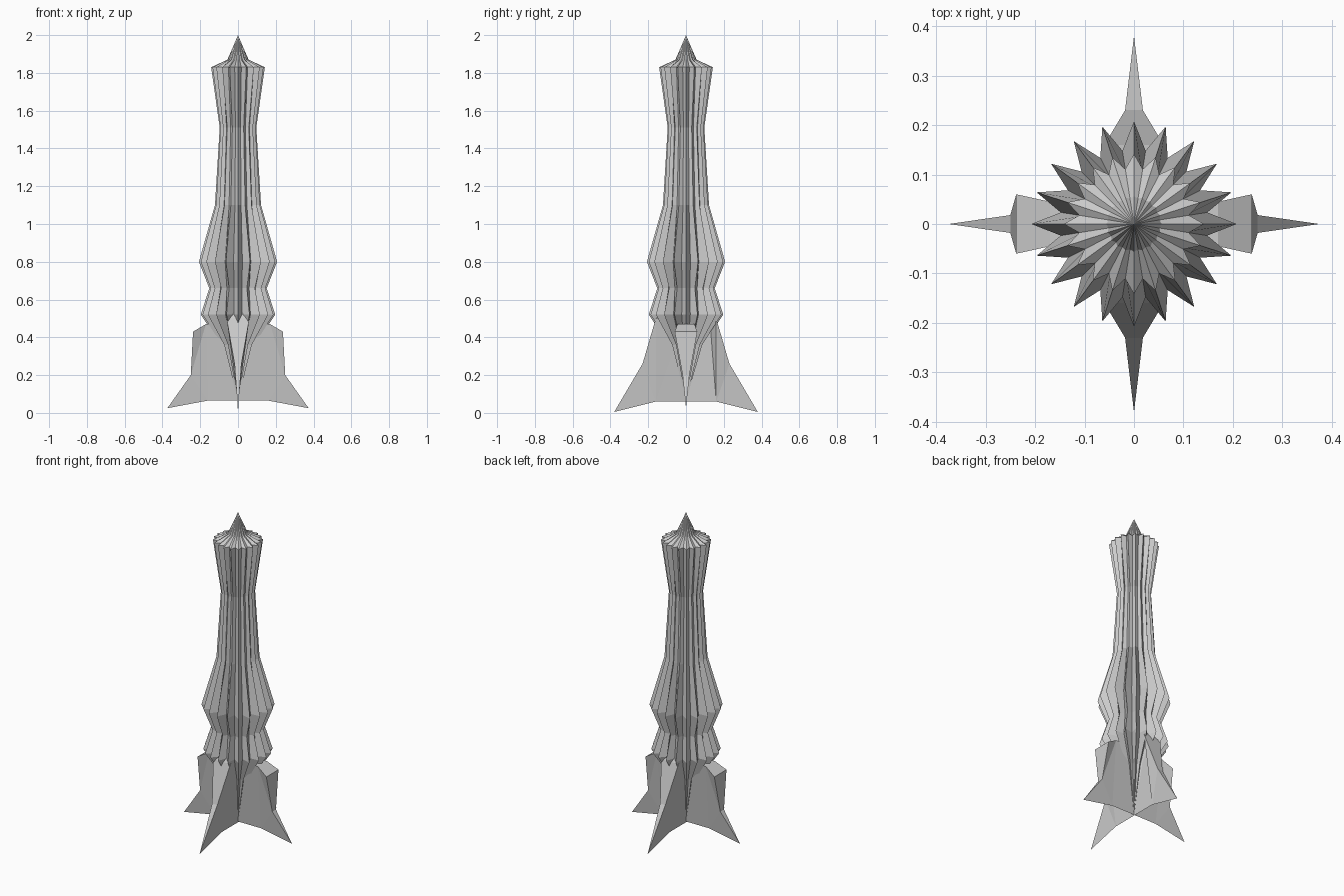
import bpy, bmesh, math
from mathutils import Matrix

if "Cube" in bpy.data.objects:
    bpy.data.objects.remove(bpy.data.objects["Cube"])

FLUTES = 20


def finish(bm, name):
    bmesh.ops.recalc_face_normals(bm, faces=bm.faces[:])
    me = bpy.data.meshes.new(name)
    bm.to_mesh(me)
    bm.free()
    ob = bpy.data.objects.new(name, me)
    bpy.context.collection.objects.link(ob)
    return ob


def fluted(name, profile, z_top, z_bottom):
    """Loft star-shaped rings (z, ridge radius, groove radius) between two points."""
    bm = bmesh.new()
    n = FLUTES * 2
    rings = []
    for z, ridge, groove in profile:
        ring = []
        for i in range(n):
            r = groove if i % 2 else ridge
            a = 2 * math.pi * i / n
            ring.append(bm.verts.new((r * math.cos(a), r * math.sin(a), z)))
        rings.append(ring)
    top = bm.verts.new((0, 0, z_top))
    bottom = bm.verts.new((0, 0, z_bottom))
    for i in range(n):
        j = (i + 1) % n
        for a, b in zip(rings, rings[1:]):
            bm.faces.new((a[i], a[j], b[j], b[i]))
        bm.faces.new((top, rings[0][j], rings[0][i]))
        bm.faces.new((bottom, rings[-1][i], rings[-1][j]))
    return finish(bm, name)


def fin(name, outline, angle):
    """Wedge fin from a side outline of (radius, z, half thickness)."""
    bm = bmesh.new()
    left, right = [], []
    for r, z, w in outline:
        v = bm.verts.new((r, w, z))
        left.append(v)
        right.append(v if w == 0 else bm.verts.new((r, -w, z)))
    n = len(outline)
    for side in (left, right):
        f = bm.faces.new(side)
        bmesh.ops.triangulate(bm, faces=[f])
    for i in range(n):
        j = (i + 1) % n
        loop = list(dict.fromkeys((left[i], left[j], right[j], right[i])))
        if len(loop) > 2:
            bm.faces.new(loop)
    bmesh.ops.rotate(bm, verts=bm.verts[:], cent=(0, 0, 0),
                     matrix=Matrix.Rotation(math.radians(angle), 3, 'Z'))
    return finish(bm, name)


# Fluted hull with pointed nose and tapering tail
fluted("fluted_hull", [
    (1.87, 0.056, 0.052), (1.83, 0.142, 0.112), (1.51, 0.097, 0.086),
    (1.10, 0.122, 0.104), (0.80, 0.207, 0.150), (0.66, 0.152, 0.130),
    (0.52, 0.197, 0.145), (0.36, 0.090, 0.070)], 2.0, 0.065)

# Swept fins at front and back
swept = [(0, 0.06, 0), (0.16, 0.06, 0), (0.38, 0.005, 0), (0.23, 0.26, 0.018),
         (0.16, 0.50, 0.06), (0.12, 0.57, 0.01), (0, 0.52, 0.06)]
fin("front_fin", swept, -90)
fin("back_fin", swept, 90)

# Shouldered fins at the sides
shouldered = [(0, 0.065, 0), (0.16, 0.065, 0), (0.374, 0.025, 0),
              (0.25, 0.20, 0.018), (0.238, 0.43, 0.06), (0.17, 0.47, 0.045),
              (0, 0.47, 0.045)]
fin("right_fin", shouldered, 0)
fin("left_fin", shouldered, 180)
